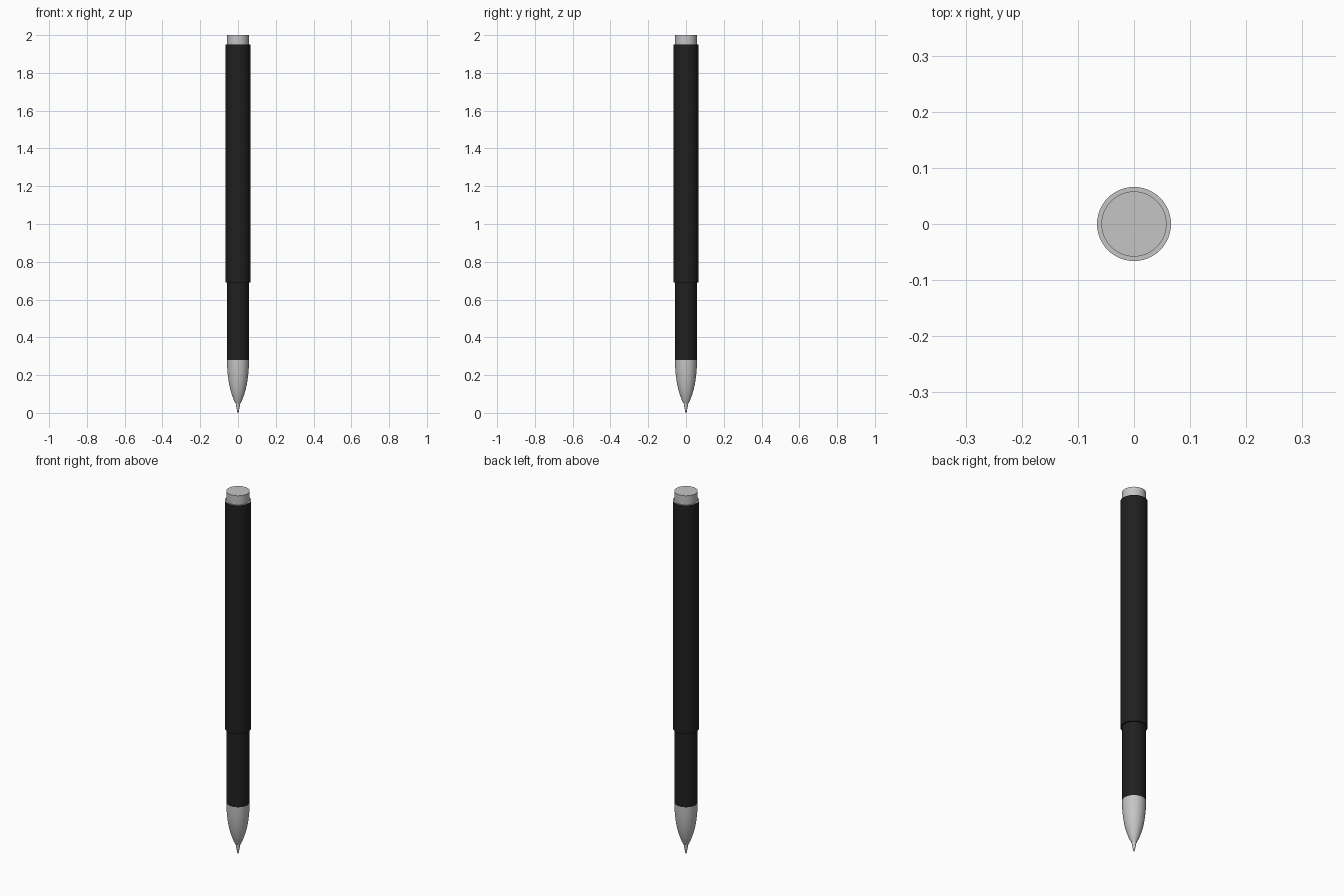
import bpy, bmesh, math

if "Cube" in bpy.data.objects:
    bpy.data.objects.remove(bpy.data.objects["Cube"], do_unlink=True)

SIDES = 48
BARREL_R = 0.058
SLEEVE_R = 0.066


def material(name, value, roughness):
    mat = bpy.data.materials.new(name)
    mat.use_nodes = True
    colour = (value, value, value, 1)
    mat.diffuse_color = colour
    shader = mat.node_tree.nodes["Principled BSDF"]
    shader.inputs["Base Color"].default_value = colour
    shader.inputs["Roughness"].default_value = roughness
    return mat


black = material("matte black", 0.014, 0.6)
silver = material("silver grey", 0.56, 0.4)


def lathe(name, profile, *mats):
    """Revolve (radius, height) points around z and close both ends."""
    bm = bmesh.new()
    rings = []
    for r, z in profile:
        rings.append([bm.verts.new((r * math.cos(a), r * math.sin(a), z))
                      for a in (math.tau * i / SIDES for i in range(SIDES))])
    for low, high in zip(rings, rings[1:]):
        for i in range(SIDES):
            j = (i + 1) % SIDES
            bm.faces.new((low[i], low[j], high[j], high[i]))
    bm.faces.new(rings[0])
    bm.faces.new(rings[-1])
    bmesh.ops.recalc_face_normals(bm, faces=bm.faces)
    mesh = bpy.data.meshes.new(name)
    bm.to_mesh(mesh)
    bm.free()
    for mat in mats:
        mesh.materials.append(mat)
    obj = bpy.data.objects.new(name, mesh)
    bpy.context.collection.objects.link(obj)
    bpy.ops.object.select_all(action="DESELECT")
    obj.select_set(True)
    bpy.context.view_layer.objects.active = obj
    bpy.ops.object.shade_smooth_by_angle(angle=math.radians(30))
    return obj


# Writing point
lathe("nib", [(0.003, 0), (0.012, 0.05), (0.012, 0.06)], silver)

# Bullet-shaped metal cone
lathe("tip_cone", [(0.013, 0.05), (0.023, 0.07), (0.032, 0.095), (0.040, 0.12),
                   (0.047, 0.15), (0.053, 0.19), (0.057, 0.235), (BARREL_R, 0.28)], silver)

# Slim grip below the sleeve
lathe("grip", [(BARREL_R, 0.28), (BARREL_R, 0.70)], black)

# Wide sleeve, with a bare metal rim on its upper end
sleeve = lathe("sleeve", [(SLEEVE_R, 0.69), (SLEEVE_R, 1.95)], black, silver)
for face in sleeve.data.polygons:
    face.material_index = 1 if face.normal.z > 0.9 else 0

# End plug
lathe("end_plug", [(BARREL_R, 1.94), (BARREL_R, 2.0)], silver)
